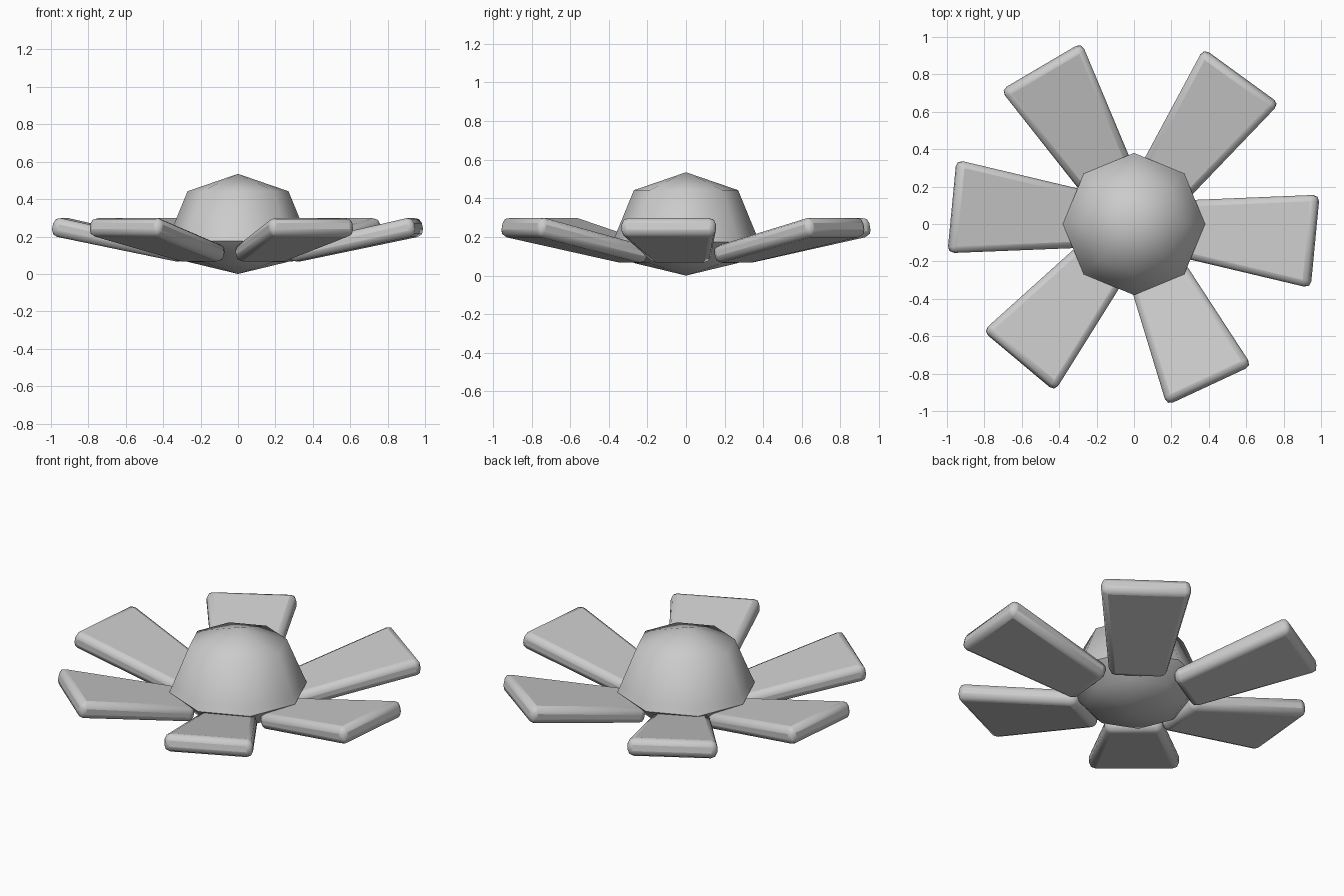
import bpy, bmesh, math
from mathutils import Vector

if "Cube" in bpy.data.objects:
    bpy.data.objects.remove(bpy.data.objects["Cube"])


def make_object(name, bm, smooth_angle):
    bmesh.ops.recalc_face_normals(bm, faces=bm.faces)
    mesh = bpy.data.meshes.new(name)
    bm.to_mesh(mesh)
    bm.free()
    obj = bpy.data.objects.new(name, mesh)
    bpy.context.collection.objects.link(obj)
    bpy.ops.object.select_all(action='DESELECT')
    obj.select_set(True)
    bpy.context.view_layer.objects.active = obj
    bpy.ops.object.shade_smooth_by_angle(angle=math.radians(smooth_angle))
    return obj


def flower_center():
    # eight-sided dome on a shallow rounded underside
    rings = [(0.27, 0.065), (0.38, 0.175), (0.363, 0.215), (0.27, 0.442)]
    sides = 8
    bm = bmesh.new()
    loops = []
    for r, z in rings:
        loops.append([bm.verts.new((r * math.cos(math.tau * i / sides),
                                    r * math.sin(math.tau * i / sides), z))
                      for i in range(sides)])
    bottom = bm.verts.new((0, 0, 0))
    top = bm.verts.new((0, 0, 0.535))
    for i in range(sides):
        j = (i + 1) % sides
        for a, b in zip(loops, loops[1:]):
            bm.faces.new((a[i], a[j], b[j], b[i]))
        bm.faces.new((bottom, loops[0][j], loops[0][i]))
        bm.faces.new((top, loops[-1][i], loops[-1][j]))
    return make_object("flower_center", bm, 60)


def petal(name, angle, tip):
    # tapered slab rising outward, with rounded edges
    bm = bmesh.new()
    bmesh.ops.create_cube(bm, size=1)
    for v in bm.verts:
        outer, upper = v.co.x > 0, v.co.z > 0
        side = 1 if v.co.y > 0 else -1
        if outer:
            r, z = (tip - 0.02, 0.306) if upper else (tip, 0.205)
        else:
            r, z = (0.27, 0.15) if upper else (0.29, 0.06)
        v.co = Vector((r, side * (0.25 if outer else 0.155), z))
    obj = make_object(name, bm, 60)
    obj.rotation_euler.z = math.radians(angle)
    bevel = obj.modifiers.new("rounded_edges", 'BEVEL')
    bevel.width = 0.035
    bevel.segments = 2
    bevel.limit_method = 'NONE'
    return obj


flower_center()
# slightly uneven ring of petals: (direction, tip radius)
petals = [(-5.5, 0.98), (54, 0.985), (120.5, 0.985),
          (174.5, 0.985), (230, 0.965), (295, 0.96)]
for n, (angle, tip) in enumerate(petals, 1):
    petal(f"petal_{n}", angle, tip)
